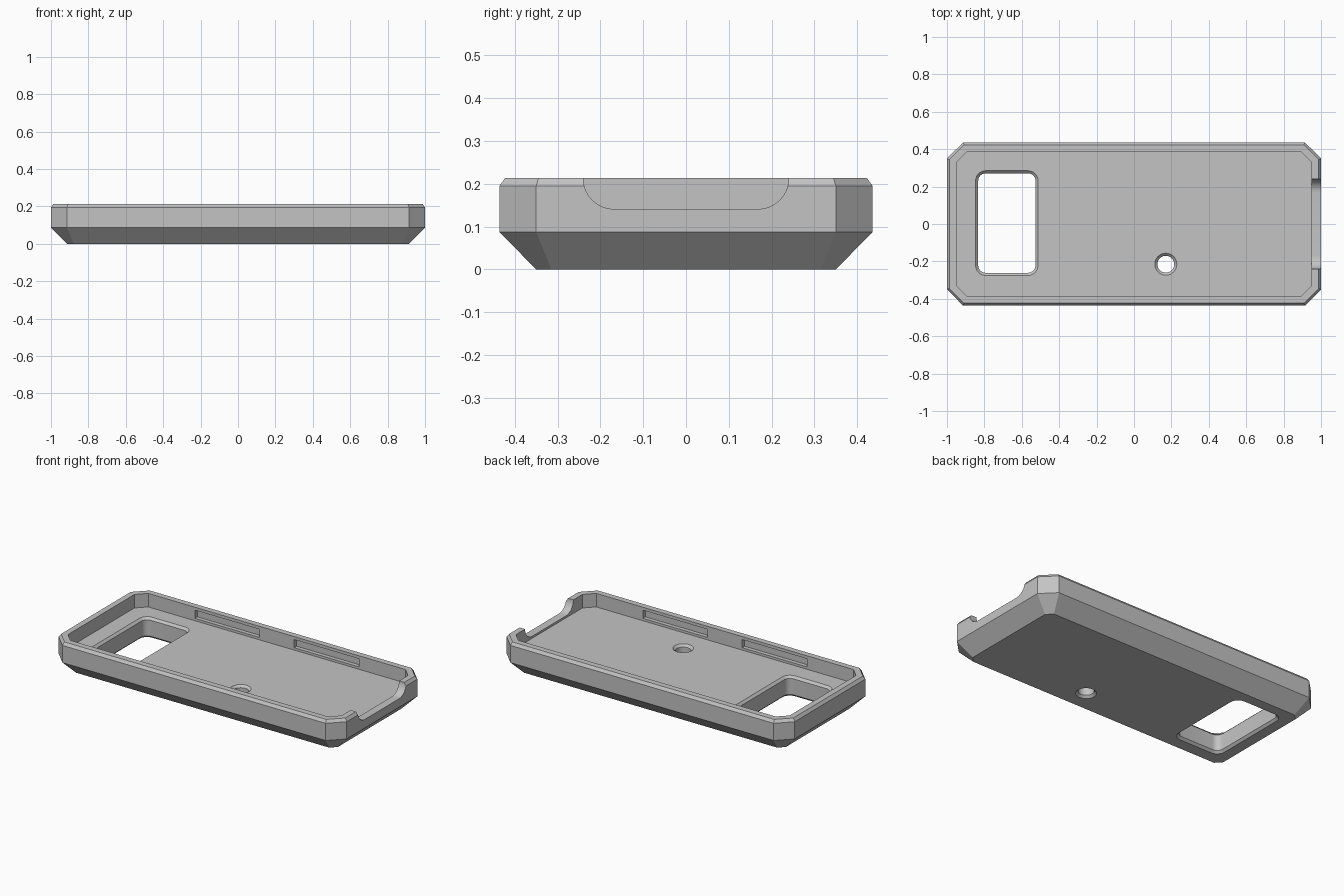
import bpy
import bmesh
from math import sin, cos, pi, sqrt, radians

cube = bpy.data.objects.get("Cube")
if cube:
    bpy.data.objects.remove(cube, do_unlink=True)

HALF_X, HALF_Y, HEIGHT = 1.0, 0.436, 0.213
CHAMFER, WALL, FLOOR_Z = 0.086, 0.05, 0.128

grey = bpy.data.materials.new("plain grey")
grey.use_nodes = True
grey.diffuse_color = (0.55, 0.55, 0.55, 1)
grey.node_tree.nodes["Principled BSDF"].inputs["Base Color"].default_value = grey.diffuse_color


def loft(name, rings):
    """Closed solid skinned through rings of equal point count."""
    bm = bmesh.new()
    loops = [[bm.verts.new(p) for p in ring] for ring in rings]
    for a, b in zip(loops, loops[1:]):
        for i in range(len(a)):
            j = (i + 1) % len(a)
            bm.faces.new((a[i], a[j], b[j], b[i]))
    bm.faces.new(loops[0][::-1])
    bm.faces.new(loops[-1])
    bmesh.ops.recalc_face_normals(bm, faces=bm.faces)
    mesh = bpy.data.meshes.new(name)
    bm.to_mesh(mesh)
    bm.free()
    mesh.materials.append(grey)
    obj = bpy.data.objects.new(name, mesh)
    bpy.context.collection.objects.link(obj)
    return obj


def octagon(inset, z):
    """Outer outline moved evenly inwards."""
    x, y = HALF_X - inset, HALF_Y - inset
    c = CHAMFER - inset * (2 - sqrt(2))
    quarter = [(x, y - c), (x - c, y)]
    left = [(-px, py) for px, py in quarter[::-1]]
    half = quarter + left
    return [(px, py, z) for px, py in half + [(-px, -py) for px, py in half]]


def rounded(cx, cy, hx, hy, r, z, steps=8):
    """Rounded rectangle, or a circle when r equals both half sizes."""
    pts = []
    for k, (sx, sy) in enumerate([(1, 1), (-1, 1), (-1, -1), (1, -1)]):
        for i in range(steps + (r < hx)):
            a = (k + i / steps) * pi / 2
            pts.append((cx + sx * (hx - r) + r * cos(a), cy + sy * (hy - r) + r * sin(a), z))
    return pts


def opening(name, cx, cy, hx, hy, r, bevel):
    """Through cutter, flared at the floor and at the underside."""
    levels = [(-bevel, 2 * bevel), (bevel, 0), (FLOOR_Z - bevel, 0), (FLOOR_Z + bevel, 2 * bevel)]
    return loft(name, [rounded(cx, cy, hx + g, hy + g, r + g, z) for z, g in levels])


def box(name, x0, x1, y0, y1, z0, z1):
    return loft(name, [[(x0, y0, z), (x1, y0, z), (x1, y1, z), (x0, y1, z)] for z in (z0, z1)])


# Tray: sloped underside, upright sides, bevelled rim, sunken floor
profile = [(CHAMFER, 0), (0, 0.087), (0, 0.195), (0.013, HEIGHT), (WALL, HEIGHT), (WALL, FLOOR_Z)]
tray = loft("tray", [octagon(inset, z) for inset, z in profile])

# Window and round hole through the floor
cutters = [
    opening("window_cutter", -0.68, 0.005, 0.153, 0.266, 0.04, 0.014),
    opening("hole_cutter", 0.17, -0.215, 0.045, 0.045, 0.045, 0.014),
]

# Rounded notch in the end wall
arc = [(0.168 + 0.072 * cos(a), 0.213 - 0.072 * sin(a)) for a in [i * pi / 20 for i in range(11)]]
outline = [(0.24, 0.3)] + arc
outline += [(-y, z) for y, z in outline[::-1]]
cutters.append(loft("notch_cutter", [[(x, y, z) for y, z in outline] for x in (0.93, 1.1)]))

# Two shallow slots inside each long wall
inner = HALF_Y - WALL
for sx in (-1, 1):
    for sy in (-1, 1):
        xs = sorted((sx * 0.12, sx * 0.57))
        ys = sorted((sy * (inner - 0.02), sy * (inner + 0.025)))
        cutters.append(box("slot_cutter", *xs, *ys, 0.143, 0.194))

bpy.ops.object.select_all(action="DESELECT")
bpy.context.view_layer.objects.active = tray
tray.select_set(True)
for cutter in cutters:
    cutter.hide_render = True
    mod = tray.modifiers.new(cutter.name, "BOOLEAN")
    mod.operation = "DIFFERENCE"
    mod.solver = "EXACT"
    mod.object = cutter
    bpy.ops.object.modifier_apply(modifier=mod.name)
    bpy.data.objects.remove(cutter, do_unlink=True)

bpy.ops.object.shade_smooth_by_angle(angle=radians(25))
